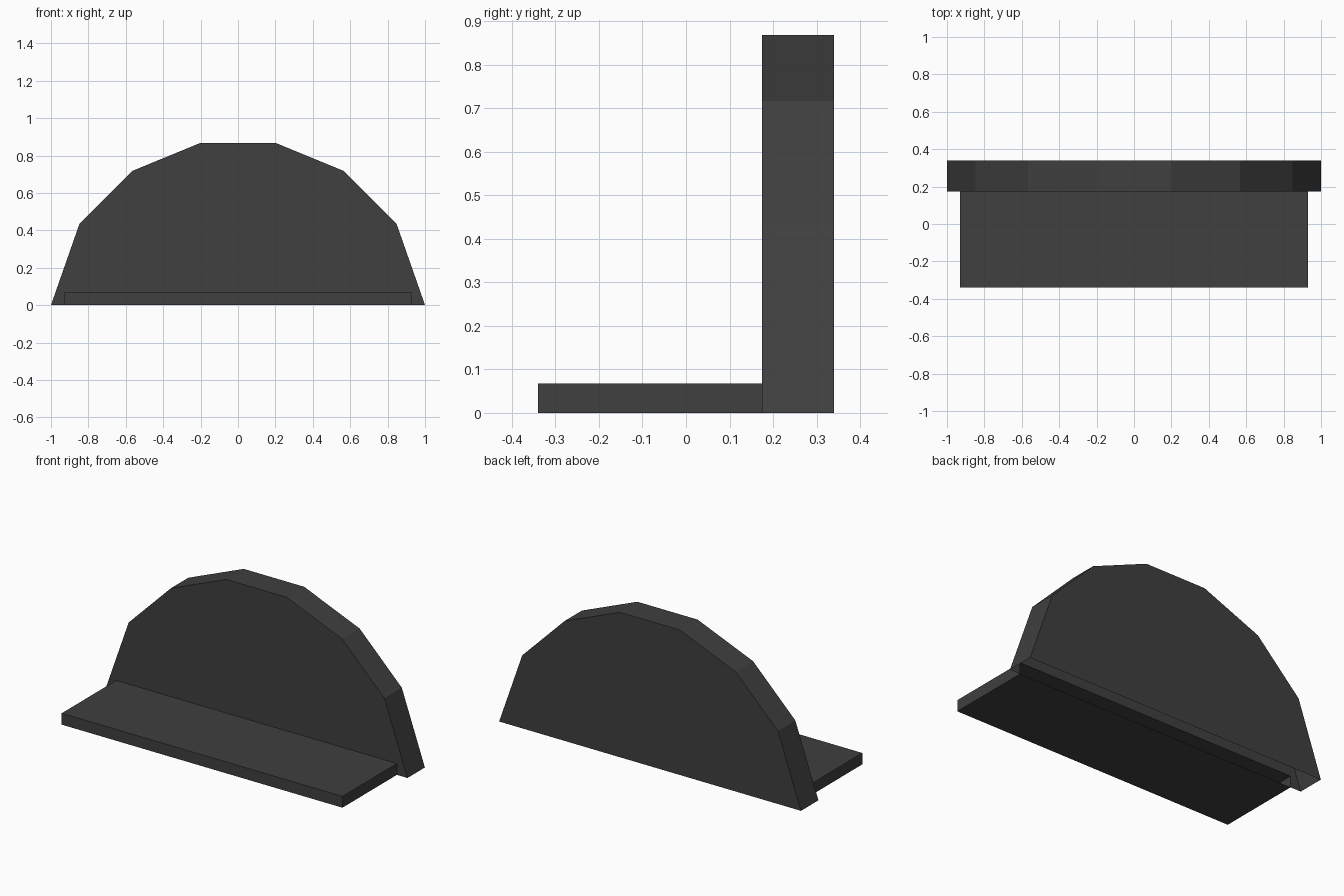
import bpy, bmesh

if "Cube" in bpy.data.objects:
    bpy.data.objects.remove(bpy.data.objects["Cube"])

DARK = bpy.data.materials.new("dark_grey")
DARK.diffuse_color = (0.05, 0.05, 0.05, 1)
DARK.use_nodes = True
DARK.node_tree.nodes["Principled BSDF"].inputs["Base Color"].default_value = DARK.diffuse_color

Y_FRONT, Y_JOIN, Y_BACK = -0.34, 0.175, 0.34
SHELF_W, SHELF_H = 0.93, 0.068


def mirrored(half):
    """Complete a left-to-right outline from its right half."""
    return half + [(-x, z) for x, z in reversed(half)]


def make_shell(name, front, back, y0, y1, walls):
    """Join outlines at y0 and y1 with walls along the edges of `walls`."""
    bm = bmesh.new()
    for outline, y in ((front, y0), (back, y1)):
        if outline:
            bm.faces.new([bm.verts.new((x, y, z)) for x, z in outline])
    for (ax, az), (bx, bz) in zip(walls, walls[1:]):
        bm.faces.new([bm.verts.new(p) for p in
                      ((ax, y0, az), (bx, y0, bz), (bx, y1, bz), (ax, y1, az))])
    bmesh.ops.remove_doubles(bm, verts=bm.verts, dist=1e-5)
    bmesh.ops.recalc_face_normals(bm, faces=bm.faces)
    mesh = bpy.data.meshes.new(name)
    bm.to_mesh(mesh)
    bm.free()
    mesh.materials.append(DARK)
    obj = bpy.data.objects.new(name, mesh)
    bpy.context.collection.objects.link(obj)
    return obj


# Upright faceted half-round panel, open underneath, notched where the shelf joins
arch = mirrored([(1, 0), (0.847, 0.437), (0.567, 0.717), (0.2, 0.868)])
slot = mirrored([(SHELF_W, 0), (SHELF_W, SHELF_H)])
make_shell("back_panel", arch + slot[::-1], arch, Y_JOIN, Y_BACK, arch)

# Low shelf in front, open towards the hollow panel
make_shell("shelf", slot, None, Y_FRONT, Y_JOIN, slot + slot[:1])
